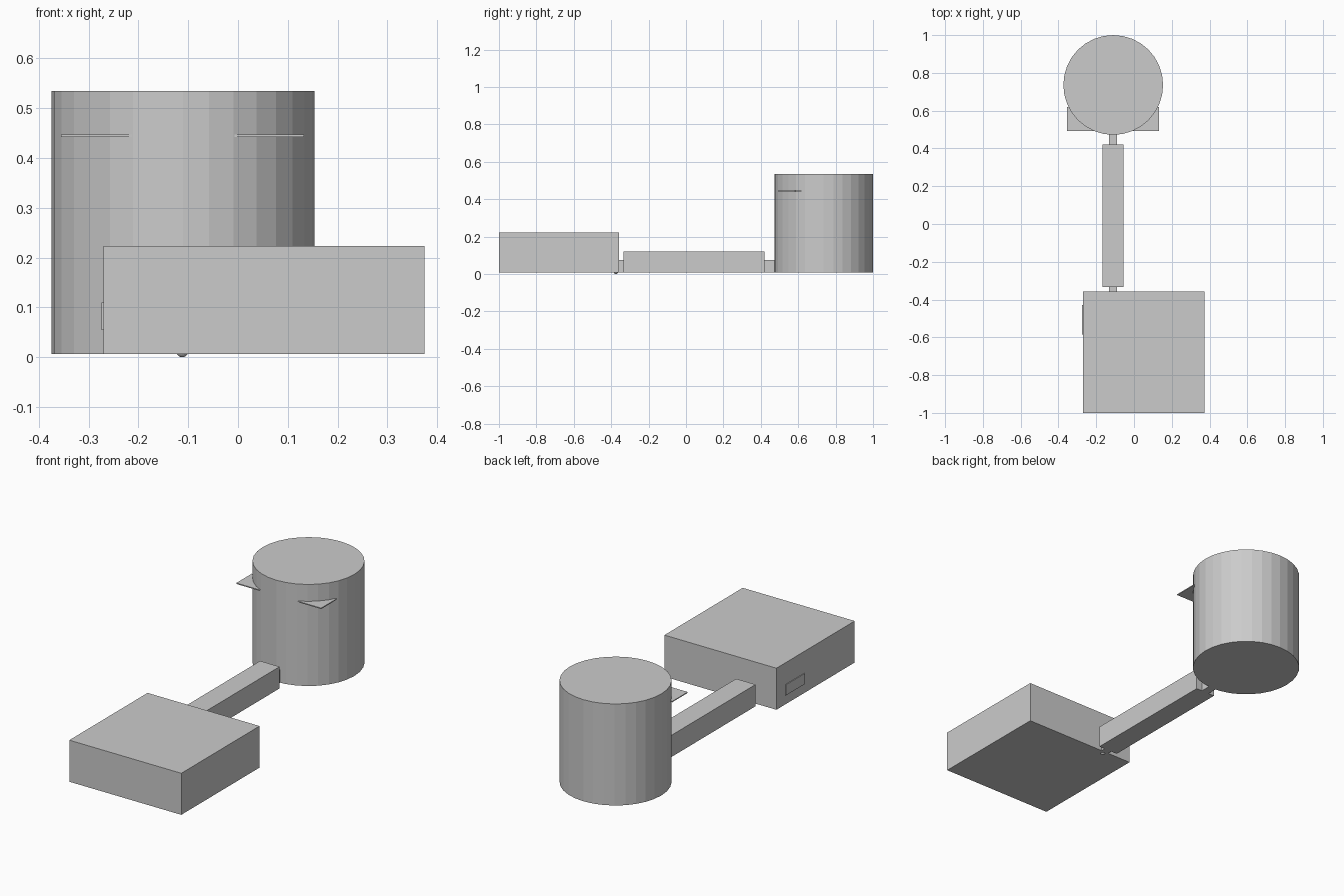
import bpy

if "Cube" in bpy.data.objects:
    bpy.data.objects.remove(bpy.data.objects["Cube"])

BASE = 0.007          # underside of the main volumes
CX, CY, R = -0.11, 0.736, 0.264   # round tower axis and radius


def box(name, x, y, z):
    """Box from (min, max) pairs on each axis."""
    bpy.ops.mesh.primitive_cube_add(size=1)
    ob = bpy.context.object
    ob.name = name
    ob.location = [(a + b) / 2 for a, b in (x, y, z)]
    ob.scale = [b - a for a, b in (x, y, z)]
    bpy.ops.object.transform_apply(location=False, rotation=False, scale=True)
    return ob


# Large front room and the corridor
box("front_room", (-0.27, 0.374), (-1.0, -0.357), (BASE, 0.223))
box("corridor", (CX - 0.057, CX + 0.055), (-0.333, 0.42), (BASE, 0.12))

# Narrow doorways joining corridor to the room and the tower
for name, y in (("front_doorway", (-0.357, -0.333)), ("tower_doorway", (0.42, 0.478))):
    box(name, (CX - 0.022, CX + 0.021), y, (BASE, 0.075))

# Shallow window panel on the left wall of the room
box("window_panel", (-0.274, -0.268), (-0.585, -0.43), (0.055, 0.11))

# Round tower
bpy.ops.mesh.primitive_cylinder_add(vertices=32, radius=R, depth=0.535 - BASE,
                                    location=(CX, CY, (0.535 + BASE) / 2))
bpy.context.object.name = "round_tower"

# Thin ledge whose two front corners stick out of the tower
box("tower_ledge", (CX - 0.245, CX + 0.243), (0.493, 0.62), (0.442, 0.447))

# Small knob peeking out under the room's back edge
bpy.ops.mesh.primitive_uv_sphere_add(segments=16, ring_count=8, radius=0.012,
                                     location=(CX - 0.002, -0.375, 0.012))
bpy.context.object.name = "floor_knob"
